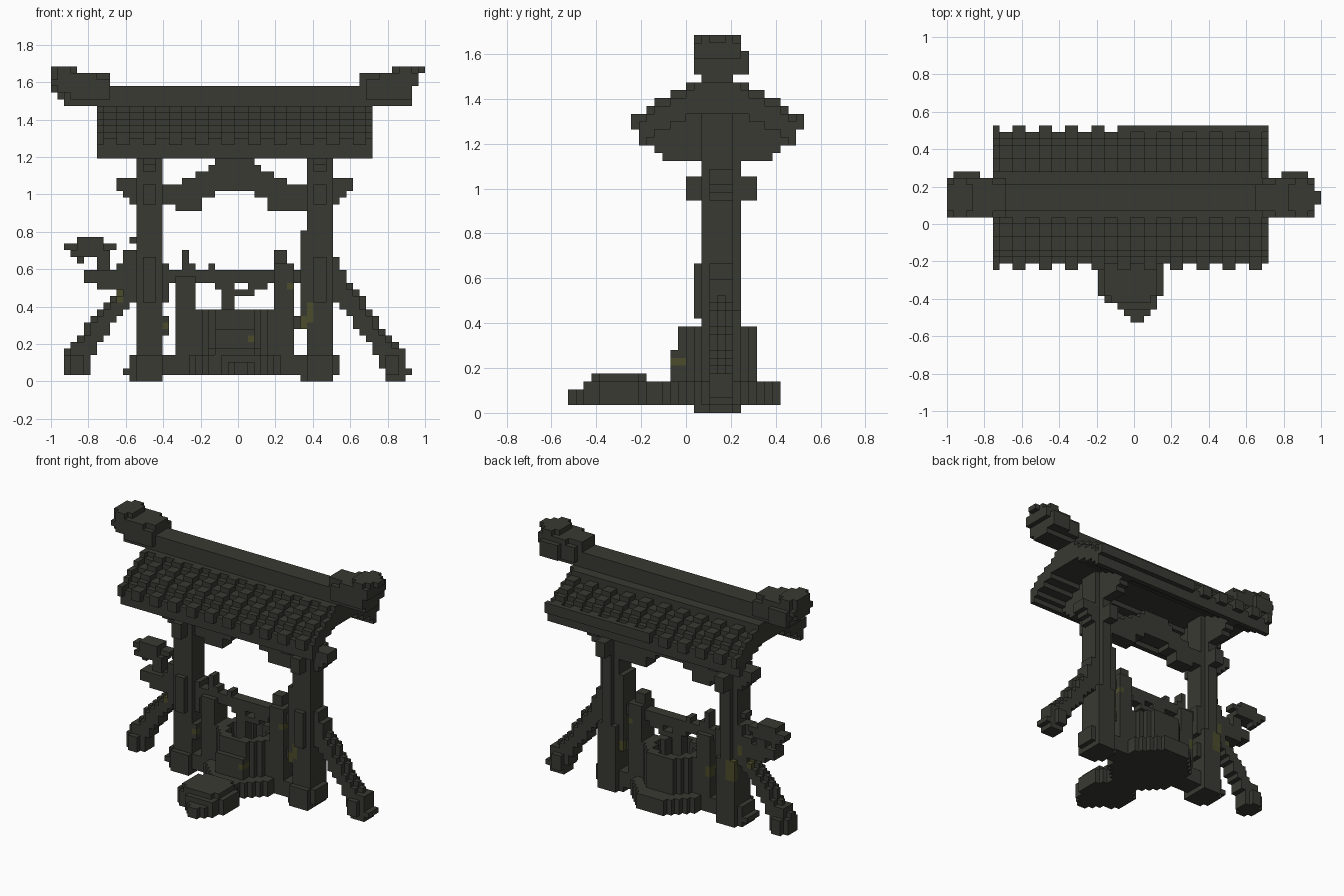
import bpy, bmesh, math

if "Cube" in bpy.data.objects:
    bpy.data.objects.remove(bpy.data.objects["Cube"])

V = 2 / 57          # voxel edge
MIDX, MIDY = 28.5, 15
CX, CY = 28, 19     # well centre in voxels


def material(name, rgb):
    m = bpy.data.materials.new(name)
    m.use_nodes = True
    m.diffuse_color = (*rgb, 1)
    m.node_tree.nodes["Principled BSDF"].inputs["Base Color"].default_value = (*rgb, 1)
    return m


MATS = [material("dark weathered wood", (0.041, 0.041, 0.033)),
        material("olive moss", (0.07, 0.072, 0.024))]


def box(x0, x1, y0, y1, z0, z1):
    return {(x, y, z) for x in range(x0, x1) for y in range(y0, y1) for z in range(z0, z1)}


def disc(rx, ry, z0, z1):
    """Elliptical drum of voxels around the well centre."""
    return {c for c in box(CX - 9, CX + 9, CY - 9, CY + 9, z0, z1)
            if ((c[0] + .5 - CX) / rx) ** 2 + ((c[1] + .5 - CY) / ry) ** 2 <= 1}


# Moss patches on the braces, posts, well and uprights
MOSS = (box(10, 11, 17, 21, 12, 14) | box(17, 18, 16, 18, 8, 9)
        | box(38, 39, 16, 22, 8, 10) | box(39, 40, 16, 18, 9, 12)
        | box(30, 31, 12, 15, 6, 7) | box(31, 34, 14, 15, 6, 8)
        | box(36, 37, 17, 21, 14, 15) | box(19, 20, 19, 21, 8, 10)
        | box(13, 15, 21, 22, 9, 13) | box(12, 13, 19, 21, 14, 16))


def build(name, cells):
    """Skin a set of voxels with its exposed square faces."""
    bm = bmesh.new()
    verts = {}

    def vert(p):
        if p not in verts:
            verts[p] = bm.verts.new(((p[0] - MIDX) * V, (p[1] - MIDY) * V, p[2] * V))
        return verts[p]

    for c in sorted(cells):
        for axis in range(3):
            u, w = (axis + 1) % 3, (axis + 2) % 3
            for side in (0, 1):
                near = list(c)
                near[axis] += 2 * side - 1
                if tuple(near) in cells:
                    continue
                ring = []
                for du, dw in ((0, 0), (1, 0), (1, 1), (0, 1)):
                    p = list(c)
                    p[axis] += side
                    p[u] += du
                    p[w] += dw
                    ring.append(vert(tuple(p)))
                face = bm.faces.new(ring if side else ring[::-1])
                face.material_index = int(c in MOSS)
    mesh = bpy.data.meshes.new(name)
    bm.to_mesh(mesh)
    bm.free()
    for m in MATS:
        mesh.materials.append(m)
    obj = bpy.data.objects.new(name, mesh)
    bpy.context.collection.objects.link(obj)


# Roof: stepped shell with raised tile ribs, indexed by distance from the ridge
TOP = [42, 42, 42, 41, 40, 40, 39, 39, 38, 37]
LOW = [38, 38, 38, 38, 37, 37, 36, 36, 35, 34]
roof = set()
for d in range(10):
    for y in (CY + d, CY - 1 - d):
        roof |= box(7, 49, y, y + 1, LOW[d], TOP[d])
for x in range(7, 49):
    rib = x % 4 in (2, 3)
    for d in range(3, 10):
        if rib:
            for y in (CY + d, CY - 1 - d):
                roof.add((x, y, TOP[d]))
    # Tile ends overhanging the eaves, unbroken along half of the back
    if rib:
        roof |= box(x, x + 1, 8, 9, 36, 38)
    if rib or x >= 27:
        roof |= box(x, x + 1, 29, 30, 36, 38)
build("tiled_roof", roof)

# Ridge beam
build("ridge_beam", box(9, 48, 17, 21, 42, 45) | box(8, 48, 16, 23, 41, 42))

# Carved ridge ends
build("right_ridge_end", box(0, 9, 17, 21, 44, 47) | box(2, 9, 17, 21, 42, 44)
      | box(0, 7, 16, 22, 45, 46) | box(1, 7, 16, 22, 44, 47)
      | box(1, 5, 22, 23, 43, 46) | box(0, 4, 17, 21, 47, 48)
      | box(1, 3, 16, 22, 46, 48) | box(3, 9, 16, 22, 43, 46))
build("left_ridge_end", box(47, 56, 17, 21, 45, 47) | box(48, 55, 17, 21, 42, 45)
      | box(48, 55, 16, 22, 43, 46) | box(50, 56, 16, 22, 45, 47)
      | box(51, 55, 16, 23, 43, 46)
      | box(52, 56, 17, 21, 47, 48) | box(53, 55, 16, 22, 47, 48) | box(55, 57, 18, 20, 47, 48))

# Posts with bases, brackets under the roof, and through-beams
for name, x, out in (("right_post", 13, -1), ("left_post", 39, 1)):
    post = box(x, x + 4, 17, 21, 0, 38) | box(x + 1, x + 3, 21, 22, 0, 38)
    post |= box(x, x + 4, 21, 22, 0, 13) | box(x + 1, x + 3, 16, 17, 12, 19)
    inner = (x - 1, x + 6) if out < 0 else (x - 2, x + 5)
    post |= box(x - 1, x + 4, 17, 21, 0, 1) | box(x, x + 4, 16, 22, 0, 1)
    post |= box(*inner, 17, 21, 1, 4) | box(x, x + 4, 16, 22, 1, 4)
    post |= box(x + 1, x + 3, 15, 24, 27, 30)
    # Stepped bracket fanning out to the roof slopes
    for i, (y0, y1) in enumerate(((12, 26), (11, 27), (10, 28), (10, 28), (12, 26), (14, 24))):
        post |= box(x + 1, x + 3, y0, y1, 32 + i, 33 + i)
    # Outer stepped corbel
    for i in range(3):
        cx = x - 1 - i if out < 0 else x + 4 + i
        post |= box(cx, cx + 1, 18, 21, 27 + i, 31)
    build(name, post)
build("left_post_thickening", box(38, 39, 17, 21, 8, 23) | box(37, 38, 18, 20, 8, 10)
      | box(43, 44, 18, 21, 12, 19) | box(38, 39, 17, 21, 0, 1))
build("right_post_thickening", box(12, 13, 18, 21, 14, 20) | box(17, 18, 17, 21, 7, 10)
      | box(17, 18, 18, 21, 12, 18) | box(10, 13, 18, 21, 14, 18) | box(12, 13, 18, 20, 21, 22)
      | box(11, 12, 17, 21, 1, 2))

# Curved tie beam below the roof
arch = set()
for x in range(17, 39):
    d = abs(x + .5 - CX)
    top = 34 if d < 3 else 33 if d < 4 else 32 if d < 6 else 31 if d < 8 else 30
    low = 29 if d < 3 else 28 if d < 5 else 26 if d < 9 or x > CX else 27
    arch |= box(x, x + 1, 18, 21, low, top)
build("curved_tie_beam", arch)

# Leaning braces on the outer sides, slimmer at front and back
right_brace, left_brace = set(), set()
for z in range(3, 16):
    x = round(2 + .85 * max(z - 4, 0))
    right_brace |= box(x, x + 4, 19, 20, z, z + 1) | box(x + 1, x + 4, 18, 21, z, z + 1)
    x = round(50 - .72 * (z - 3))
    left_brace |= box(x, x + 4, 19, 20, z, z + 1) | box(x, x + 3, 18, 21, z, z + 1)
build("right_brace", right_brace | box(2, 6, 18, 21, 1, 4) | box(3, 5, 17, 22, 1, 4)
      | box(3, 7, 18, 21, 4, 6))
build("left_brace", left_brace | box(51, 54, 18, 21, 0, 1) | box(51, 55, 18, 21, 1, 2)
      | box(50, 54, 18, 21, 2, 5) | box(51, 53, 17, 22, 1, 4) | box(42, 45, 18, 21, 14, 17))

# Side arm carrying a small flat crown set slightly back
build("side_arm", box(5, 13, 18, 21, 15, 17) | box(7, 13, 18, 21, 14, 15)
      | box(7, 9, 19, 21, 17, 20) | box(11, 13, 18, 20, 18, 20)
      | box(2, 10, 20, 22, 20, 21) | box(4, 8, 19, 22, 20, 22)
      | box(3, 9, 19, 22, 19, 20) | box(4, 5, 20, 22, 18, 19))

# Well: round plinth, hollow drum and uprights
build("well_plinth", disc(7.3, 8.2, 1, 4))
build("well_drum", disc(5.2, 5.2, 4, 11) - disc(3.6, 3.6, 6, 11) | box(25, 31, 13, 14, 4, 8))
build("right_upright", box(19, 22, 17, 21, 1, 16) | box(22, 23, 17, 21, 4, 11)
      | box(20, 21, 18, 20, 16, 20) | box(21, 22, 18, 20, 16, 18))
build("left_upright", box(34, 37, 17, 21, 1, 18) | box(33, 34, 17, 21, 4, 11)
      | box(34, 36, 18, 20, 18, 20))

# Windlass with rope and hook
build("windlass", box(17, 39, 18, 20, 15, 17) | box(24, 25, 18, 20, 17, 18))
build("rope_and_hook", box(26, 28, 18, 20, 6, 15) | box(28, 31, 18, 20, 13, 14)
      | box(30, 33, 18, 20, 14, 15) | box(25, 26, 18, 20, 14, 15))

# Stepping stone in front, tapering to a point
HALF = [1, 2, 3, 4, 5, 5, 5, 5, 5, 4, 3, 2]
stone = set()
for y, h in enumerate(HALF):
    mid = CX + (y < 3)
    stone |= box(mid - h, mid + h, y, y + 1, 1, 3 if y < 2 else 4)
    if 2 < y < 10:
        stone |= box(mid - h + 1, mid + h - 1, y, y + 1, 4, 5)
build("stepping_stone", stone)
